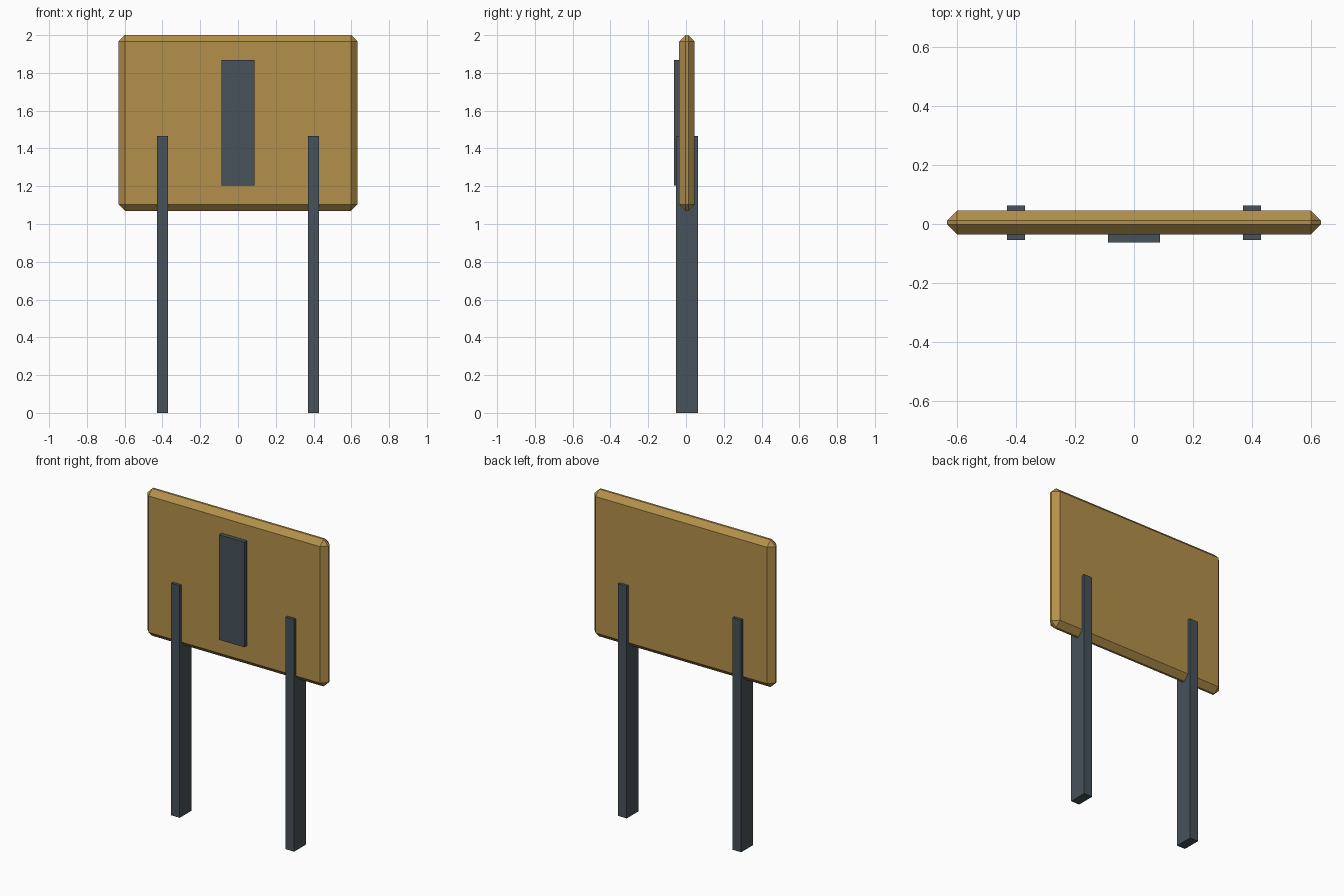
import bpy

if "Cube" in bpy.data.objects:
    bpy.data.objects.remove(bpy.data.objects["Cube"])


def material(name, color):
    m = bpy.data.materials.new(name)
    m.diffuse_color = (*color, 1)
    m.use_nodes = True
    m.node_tree.nodes["Principled BSDF"].inputs["Base Color"].default_value = m.diffuse_color
    return m


def box(name, lo, hi, mat, bevel=0.0):
    """Box between two corners, with an optional flat chamfer."""
    bpy.ops.mesh.primitive_cube_add(size=1)
    ob = bpy.context.object
    ob.name = name
    ob.location = [(a + b) / 2 for a, b in zip(lo, hi)]
    ob.scale = [b - a for a, b in zip(lo, hi)]
    bpy.ops.object.transform_apply(location=True, rotation=False, scale=True)
    ob.data.materials.append(mat)
    if bevel:
        mod = ob.modifiers.new("chamfer", 'BEVEL')
        mod.width = bevel
        mod.segments = 1
        mod.limit_method = 'NONE'
    return ob


gold = material("ochre_paint", (0.45, 0.28, 0.07))
slate = material("slate_paint", (0.062, 0.085, 0.10))

YC = 0.005  # centre plane shared by board and posts

# Chamfered sign board
box("sign_board", (-0.633, YC - 0.041, 1.07), (0.633, YC + 0.041, 2.0), gold, 0.034)

# Two posts straddling the board
for side, x in (("left", -0.4), ("right", 0.4)):
    box(f"{side}_post", (x - 0.03, YC - 0.0585, 0), (x + 0.03, YC + 0.0585, 1.467), slate)

# Raised plate on the front face
box("front_plate", (-0.088, -0.063, 1.204), (0.088, YC - 0.03, 1.868), slate)
